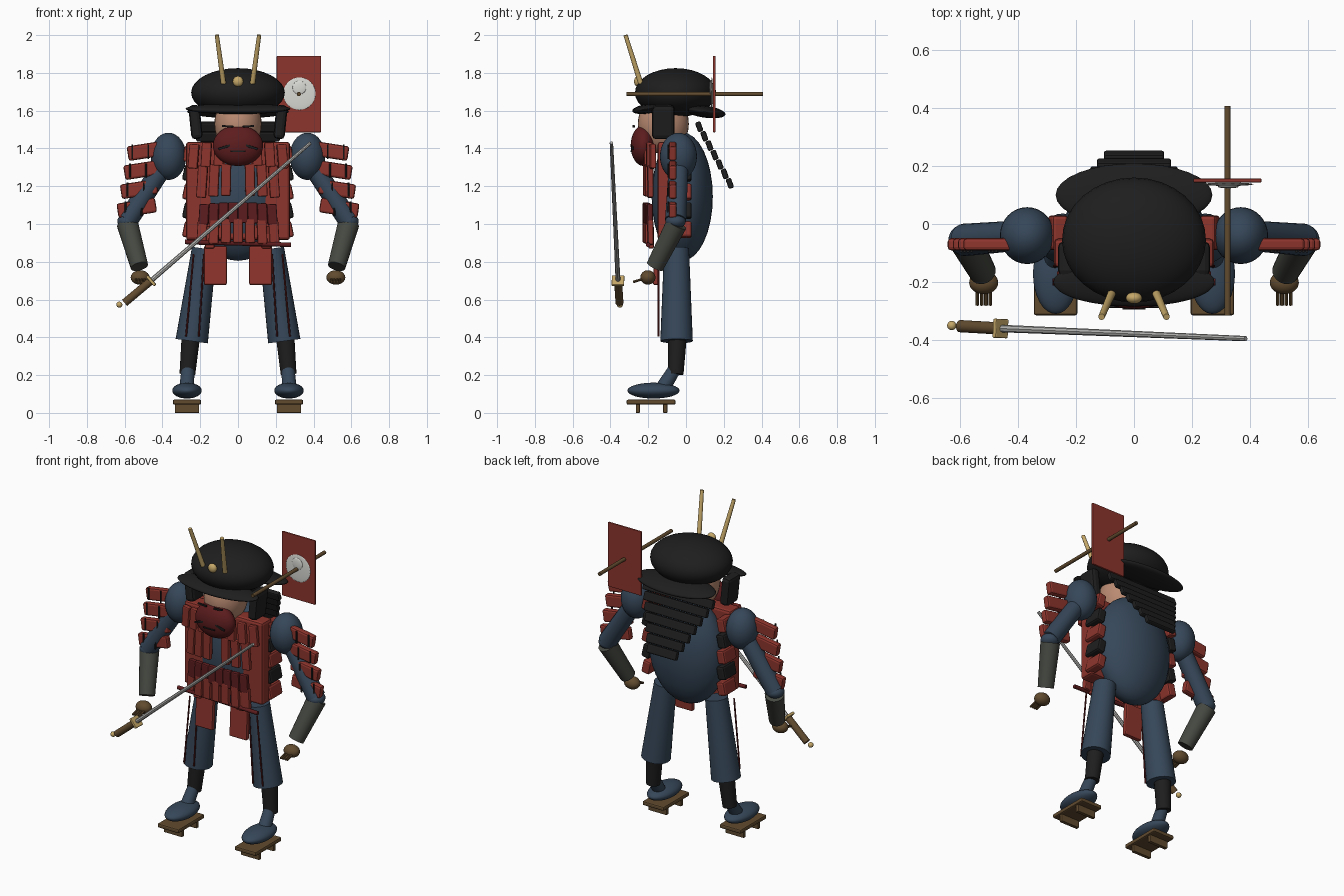
import bpy
from math import radians
from mathutils import Vector

cube = bpy.data.objects.get("Cube")
if cube:
    bpy.data.objects.remove(cube)


def material(name, r, g, b):
    m = bpy.data.materials.new(name)
    m.use_nodes = True
    m.diffuse_color = (r, g, b, 1)
    m.node_tree.nodes["Principled BSDF"].inputs["Base Color"].default_value = (r, g, b, 1)
    return m


NAVY = material("navy cloth", .037, .063, .1)
RED = material("red lacquer", .27, .035, .026)
MAROON = material("dark maroon", .11, .012, .013)
BLACK = material("black lacquer", .013, .013, .013)
GOLD = material("pale gold", .56, .39, .14)
BROWN = material("brown wood", .12, .07, .028)
SKIN = material("skin", .5, .26, .17)
STEEL = material("steel", .45, .45, .44)
WHITE = material("white", .7, .7, .67)
GREY = material("grey sleeve", .06, .065, .053)


def finish(name, mat, smooth=True):
    ob = bpy.context.object
    ob.name = name
    ob.data.materials.append(mat)
    if smooth:
        bpy.ops.object.shade_smooth_by_angle(angle=radians(40))
    return ob


def ball(name, mat, at, radii, tilt=0):
    bpy.ops.mesh.primitive_uv_sphere_add(segments=32, ring_count=16, radius=1,
                                         location=at, rotation=(radians(tilt), 0, 0))
    bpy.context.object.scale = radii
    return finish(name, mat)


def box(name, mat, at, size, rot=(0, 0, 0), bevel=.008):
    bpy.ops.mesh.primitive_cube_add(size=1, location=at, rotation=[radians(a) for a in rot])
    ob = bpy.context.object
    ob.scale = size
    bpy.ops.object.transform_apply(location=False, rotation=False, scale=True)
    if bevel:
        mod = ob.modifiers.new("soft edge", 'BEVEL')
        mod.width = min(bevel, min(size) * .4)
        mod.segments = 2
    return finish(name, mat, False)


def rod(name, mat, a, b, r1, r2=None, sides=20):
    a, b = Vector(a), Vector(b)
    bpy.ops.mesh.primitive_cone_add(vertices=sides, radius1=r1, radius2=r1 if r2 is None else r2,
                                    depth=(b - a).length, location=(a + b) / 2)
    bpy.context.object.rotation_euler = (b - a).to_track_quat('Z', 'Y').to_euler()
    return finish(name, mat)


# Head and face mask
ball("head", SKIN, (0, -.12, 1.53), (.125, .135, .16))
ball("face_mask", MAROON, (0, -.225, 1.415), (.133, .068, .108))
for s, side in ((1, "left"), (-1, "right")):
    box(side + "_eye", BLACK, (s * .055, -.277, 1.517), (.06, .012, .01), (0, -s * 4, 0), .002)
    box(side + "_moustache", BLACK, (s * .068, -.284, 1.408), (.075, .01, .012), (0, s * 18, 0), .002)
box("mouth", BLACK, (0, -.291, 1.385), (.08, .008, .007), bevel=0)

# Helmet, brims, cheek guards and crest
ball("helmet_dome", BLACK, (0, -.055, 1.695), (.248, .215, .13))
ball("front_brim", BLACK, (0, -.2, 1.61), (.278, .085, .026), 8)
ball("back_brim", BLACK, (0, .1, 1.595), (.27, .11, .032), -8)
for s, side in ((1, "left"), (-1, "right")):
    box(side + "_cheek_guard", BLACK, (s * .225, -.12, 1.54), (.06, .12, .18), (0, s * 6, 0), .02)
    rod(side + "_crest_horn", GOLD, (s * .077, -.24, 1.745), (s * .112, -.32, 2), .014, .011)
ball("crest_boss", GOLD, (0, -.255, 1.755), (.028, .02, .028))

# Overlapping neck guard plates, narrowing toward the bottom
for i in range(7):
    box(f"neck_guard_{i + 1}", BLACK, (0, .07 + .027 * i, 1.515 - .05 * i),
        (.49 - .047 * i, .03, .054), (20, 0, 0))

# Torso and breastplate
ball("torso", NAVY, (0, -.02, 1.145), (.25, .162, .34))
box("breastplate", RED, (0, -.1, 1.175), (.55, .1, .52), bevel=.015)

# Rows of upright breastplate strips: centre height, height, half width, count, colour
ROWS = ((1.375, .13, .235, 8, RED), (1.235, .17, .19, 7, RED),
        (1.06, .11, .18, 8, MAROON), (.965, .13, .19, 7, RED))
for row, (z, h, half, n, mat) in enumerate(ROWS):
    for i in range(n):
        x = half * (2 * i / (n - 1) - 1)
        if row == 1 and i == n // 2:
            continue
        box(f"strip_{row + 1}_{i + 1}", mat, (x, -.215 + .7 * x * x, z - .3 * x * x),
            (.052, .03, h), (0, -x * 20, x * 35), .007)
rod("waist_bar", MAROON, (-.28, -.2, .905), (.28, -.2, .89), .012)

for s, side in ((1, "left"), (-1, "right")):
    # Side plates in alternating colours
    for i in range(5):
        box(f"{side}_side_plate_{i + 1}", BLACK if i % 2 else RED,
            (s * .262, -.03, 1.37 - .1 * i), (.055, .12, .085), (0, -s * 12, 0), .012)
    # Hanging waist plates
    box(side + "_tasset", RED, (s * .12, -.155, .78), (.122, .03, .205), (-3, 0, 0))
    box(side + "_tasset_strap", RED, (s * .15, -.185, .93), (.05, .03, .12))

    # Legs
    rod(side + "_trouser", NAVY, (s * .245, -.05, .38), (s * .178, -.05, .87), .086, .066, 28)
    for j, (x, lean) in enumerate(((.18, .027), (.235, .04))):
        rod(f"{side}_trouser_cord_{j + 1}", MAROON, (s * x, -.145, .84),
            (s * (x + lean), -.145, .405), .005, sides=8)
    rod(side + "_shin", BLACK, (s * .268, -.055, .205), (s * .25, -.045, .4), .042, .049)
    rod(side + "_ankle", NAVY, (s * .272, -.13, .12), (s * .265, -.055, .24), .04, .034)
    ball(side + "_foot", NAVY, (s * .27, -.172, .118), (.078, .138, .042))
    box(side + "_sandal", BROWN, (s * .27, -.185, .057), (.15, .26, .026))
    for j, y in enumerate((-.255, -.11)):
        box(f"{side}_sandal_tooth_{j + 1}", BROWN, (s * .27, y, .024), (.128, .022, .048), bevel=.003)

    # Arms
    ball(side + "_shoulder", NAVY, (s * .368, -.04, 1.358), (.094, .098, .125))
    rod(side + "_upper_arm", NAVY, (s * .4, -.04, 1.3), (s * .585, -.055, 1.02), .052, .056)
    ball(side + "_elbow", NAVY, (s * .585, -.055, 1.015), (.054, .054, .04))
    rod(side + "_forearm", GREY, (s * .522, -.165, .775), (s * .585, -.05, 1.0), .047, .057)
    ball(side + "_hand", BROWN, (s * .518, -.202, .717), (.05, .04, .038))
    for j in range(4):
        x = s * (.495 + .015 * j)
        rod(f"{side}_finger_{j + 1}", BROWN, (x, -.225, .71), (x, -.28, .693), .0065, sides=8)

    # Shoulder guard plates and lacing
    for i in range(4):
        box(f"{side}_shoulder_guard_{i + 1}", RED, (s * (.5 + .012 * i), -.07, 1.385 - .1 * i),
            (.17 + .012 * i, .042, .078), (0, s * 9, 0), .012)
        for x in (.475, .56):
            x += .012 * i
            rod(f"{side}_lacing_{i + 1}", BLACK, (s * x, -.094, 1.42 - .1 * i),
                (s * x, -.094, 1.345 - .1 * i), .005, sides=8)

# Banner with round emblem and its pole
box("banner", RED, (.322, .15, 1.688), (.235, .014, .405), bevel=.004)
ball("banner_disc", WHITE, (.325, .137, 1.69), (.086, .006, .086))
ball("banner_small_disc", WHITE, (.325, .129, 1.722), (.036, .006, .036))
rod("banner_pole", BROWN, (.322, -.315, 1.688), (.322, .407, 1.688), .011)

# Sword
tip, guard, butt = Vector((.385, -.395, 1.43)), Vector((-.46, -.36, .7)), Vector((-.6, -.352, .583))
rod("sword_blade", STEEL, guard, tip, .013, .009, 8)
rod("sword_grip", BROWN, butt, guard, .021)
ball("sword_pommel", GOLD, (-.628, -.35, .573), (.016, .016, .016))
plate = box("sword_guard", GOLD, guard, (.066, .066, .016), bevel=.004)
plate.rotation_euler = (tip - guard).to_track_quat('Z', 'Y').to_euler()
